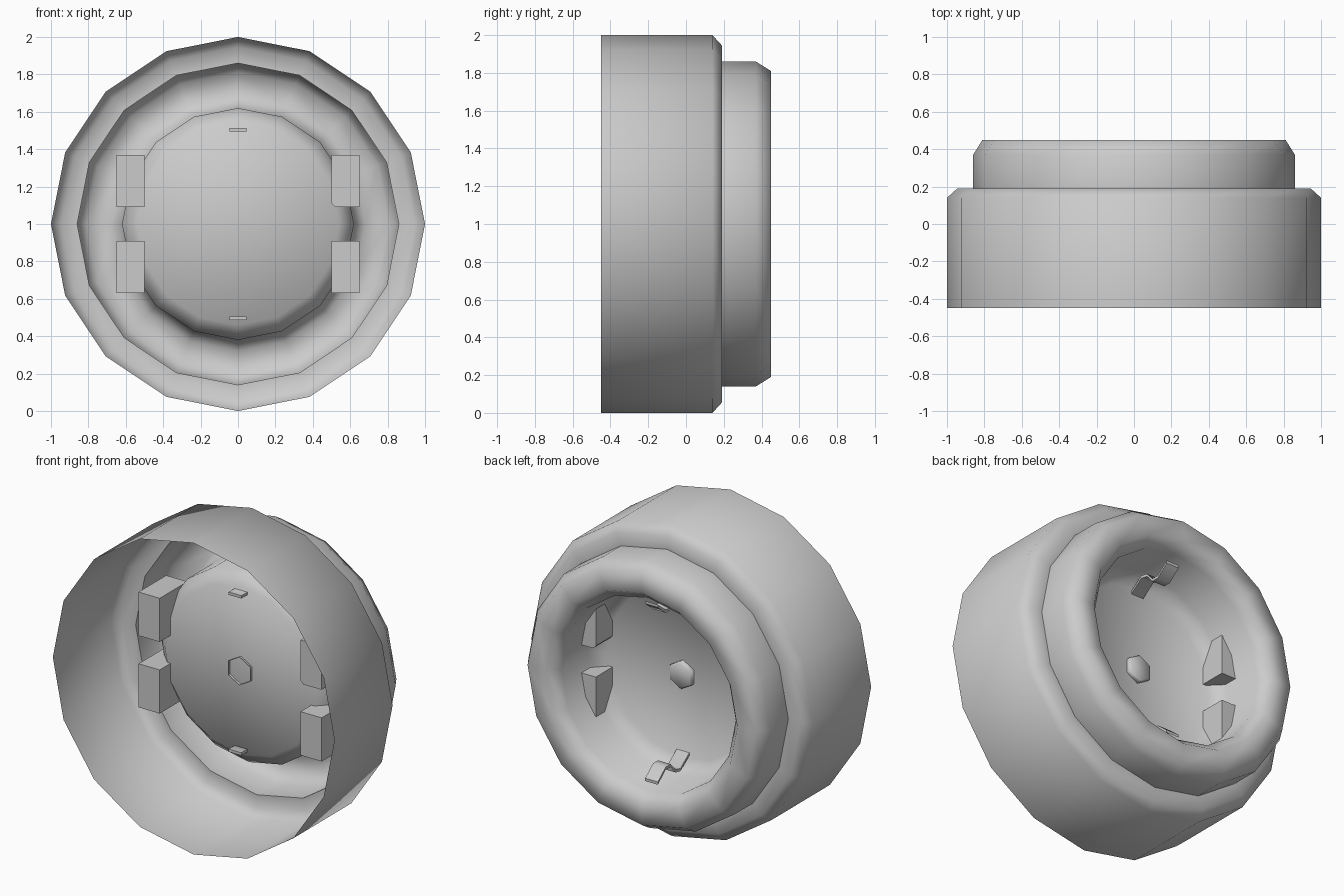
import bpy, bmesh, math
from mathutils import Vector

old = bpy.data.objects.get("Cube")
if old:
    bpy.data.objects.remove(old, do_unlink=True)

GREY = (0.6, 0.6, 0.6, 1)
mat = bpy.data.materials.new("light grey plastic")
mat.use_nodes = True
mat.diffuse_color = GREY
mat.node_tree.nodes["Principled BSDF"].inputs["Base Color"].default_value = GREY

AXIS_Z = 1.0  # height of the socket's axis


def finish(name, bm, angle=60):
    mesh = bpy.data.meshes.new(name)
    bm.to_mesh(mesh)
    bm.free()
    mesh.materials.append(mat)
    ob = bpy.data.objects.new(name, mesh)
    bpy.context.collection.objects.link(ob)
    bpy.ops.object.select_all(action='DESELECT')
    ob.select_set(True)
    bpy.context.view_layer.objects.active = ob
    bpy.ops.object.shade_smooth_by_angle(angle=math.radians(angle))
    return ob


def lathe(name, profile, sides):
    """Turn (radius, y) points around the y axis and cap the last ring."""
    bm = bmesh.new()
    rings = []
    for r, y in profile:
        turn = [2 * math.pi * i / sides for i in range(sides)]
        rings.append([bm.verts.new((r * math.sin(a), y, AXIS_Z + r * math.cos(a)))
                      for a in turn])
    for a, b in zip(rings, rings[1:]):
        for i in range(sides):
            j = (i + 1) % sides
            bm.faces.new((a[i], b[i], b[j], a[j]))
    bm.faces.new(rings[-1])
    bm.normal_update()
    # Face the cap towards the back
    bm.faces.ensure_lookup_table()
    if bm.faces[-1].normal.y < 0:
        bm.faces[-1].normal_flip()
    # Face the side wall outwards
    wall = bm.faces[0]
    out = wall.calc_center_median() - Vector((0, 0, AXIS_Z))
    if wall.normal.dot(Vector((out.x, 0, out.z))) < 0:
        bmesh.ops.reverse_faces(bm, faces=bm.faces[:-1])
    return finish(name, bm)


# Thin shell: skirt, shoulder, raised rim and the recessed well
lathe("socket_shell", [
    (1.0, -0.45), (1.0, 0.14), (0.945, 0.19), (0.86, 0.19), (0.86, 0.37),
    (0.81, 0.45), (0.68, 0.45), (0.62, 0.38), (0.62, 0.11), (0.54, 0.03),
], 16)

# Hexagonal screw in the middle of the well
lathe("centre_screw", [(0.09, 0.015), (0.09, 0.05), (0.08, 0.06)], 6)


# Guide blocks on both sides of the well
def guide_block(name, sx, sz):
    bm = bmesh.new()
    bmesh.ops.create_cube(bm, size=1)
    for v in bm.verts:
        v.co = (sx * (0.575 + v.co.x * 0.15), 0.06 + v.co.y * 0.28,
                AXIS_Z + sz * (0.23 + v.co.z * 0.28))
    inner = [e for e in bm.edges
             if all(abs(v.co.x) < 0.55 and abs(v.co.z - AXIS_Z) < 0.2 for v in e.verts)]
    bmesh.ops.bevel(bm, geom=inner, offset=0.02, segments=1, affect='EDGES')
    bmesh.ops.recalc_face_normals(bm, faces=bm.faces)
    finish(name, bm, 30)


for sx, side in ((1, "left"), (-1, "right")):
    for sz, level in ((1, "upper"), (-1, "lower")):
        guide_block(f"guide_block_{level}_{side}", sx, sz)


# Bent contact strips at the top and bottom of the well
def contact_clip(name, sz):
    path = [(-0.03, 0.495), (0.03, 0.495), (0.12, 0.56), (0.17, 0.55),
            (0.22, 0.495), (0.27, 0.495), (0.35, 0.56)]
    bm = bmesh.new()
    rows = [[bm.verts.new((x, y, AXIS_Z + sz * (r + t)))
             for x, t in ((-0.045, 0), (0.045, 0), (0.045, 0.018), (-0.045, 0.018))]
            for y, r in path]
    for a, b in zip(rows, rows[1:]):
        for i in range(4):
            j = (i + 1) % 4
            bm.faces.new((a[i], a[j], b[j], b[i]))
    bm.faces.new(rows[0])
    bm.faces.new(rows[-1])
    bmesh.ops.recalc_face_normals(bm, faces=bm.faces)
    finish(name, bm, 50)


contact_clip("contact_clip_top", 1)
contact_clip("contact_clip_bottom", -1)
